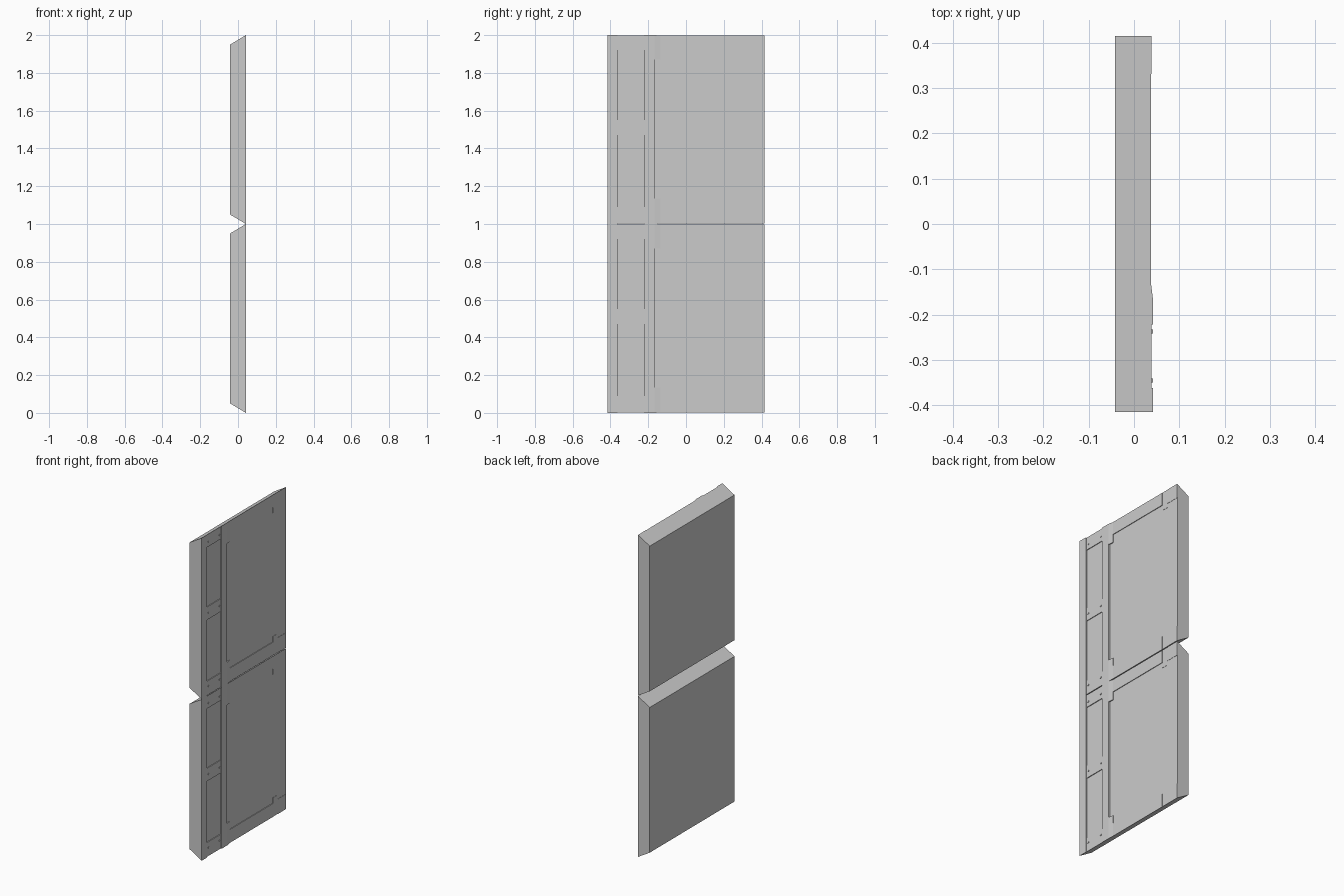
import bpy, bmesh

if "Cube" in bpy.data.objects:
    bpy.data.objects.remove(bpy.data.objects["Cube"])

FRONT, BACK, HALF = 0.042, -0.042, 0.415
FLOOR, EMBED = 0.034, 0.028
SLOPE = 0.05 / (FRONT - BACK)


def fit(x, z):
    """Trim a height to the slanted top and bottom ends of a panel."""
    inset = SLOPE * (FRONT - x)
    return min(max(z, inset), 1 - inset)


def prism(bm, outline, z0, z1):
    """Extrude an (x, y) outline between two heights, trimmed to the ends."""
    low = [bm.verts.new((x, y, fit(x, z0))) for x, y in outline]
    high = [bm.verts.new((x, y, fit(x, z1))) for x, y in outline]
    bm.faces.new(low[::-1])
    bm.faces.new(high)
    n = len(outline)
    for i in range(n):
        j = (i + 1) % n
        bm.faces.new((low[i], low[j], high[j], high[i]))


def plate(bm, y0, y1, z0, z1, x1, x0=EMBED):
    prism(bm, [(x0, y0), (x1, y0), (x1, y1), (x0, y1)], z0, z1)


def finish(bm, name, z):
    bmesh.ops.recalc_face_normals(bm, faces=bm.faces)
    mesh = bpy.data.meshes.new(name)
    bm.to_mesh(mesh)
    bm.free()
    ob = bpy.data.objects.new(name, mesh)
    ob.location.z = z
    bpy.context.collection.objects.link(ob)


def core(bm):
    plate(bm, -HALF, HALF, 0, 1, FLOOR, BACK)


def side_rails(bm):
    # Outer edge rail and the inner rail beside the channel
    plate(bm, -HALF, -0.362, 0, 1, FRONT)
    plate(bm, -0.222, -0.167, 0, 1, FRONT)


def channel_bars(bm):
    # Cross bars in the channel, with a small bolt at each end
    for z0, z1 in ((0, 0.09), (0.47, 0.55), (0.92, 1)):
        plate(bm, -0.362, -0.222, z0, z1, 0.0385)
        mid = (max(z0, 0.02) + min(z1, 0.98)) / 2
        for y in (-0.345, -0.237):
            plate(bm, y - 0.004, y + 0.004, mid - 0.004, mid + 0.004, 0.0415)


def frame(bm):
    # Top and bottom frame, stepping around the recessed centre
    for upper in (False, True):
        def band(z):
            return (1 - z[1], 1) if upper else (0, z[0])
        # Ramped corner tab
        prism(bm, [(EMBED, -0.167), (FRONT, -0.167),
                   (0.038, -0.135), (EMBED, -0.135)], *band((0.135, 0.13)))
        for y0, y1, x, ends in ((-0.135, 0.287, 0.038, (0.085, 0.08)),
                                (0.287, 0.331, 0.0375, (0.12, 0.115)),
                                (0.331, HALF, 0.0385, (0.095, 0.09))):
            plate(bm, y0, y1, *band(ends), x)
    # Stepped right margin
    plate(bm, 0.287, 0.331, 0.12, 0.885, 0.036)
    plate(bm, 0.331, HALF, 0.095, 0.91, 0.037)


# Two identical stacked panels
for level in range(2):
    for name, build in (("panel_core", core), ("side_rails", side_rails),
                        ("channel_bars", channel_bars), ("panel_frame", frame)):
        bm = bmesh.new()
        build(bm)
        finish(bm, f"{('lower', 'upper')[level]}_{name}", level)
